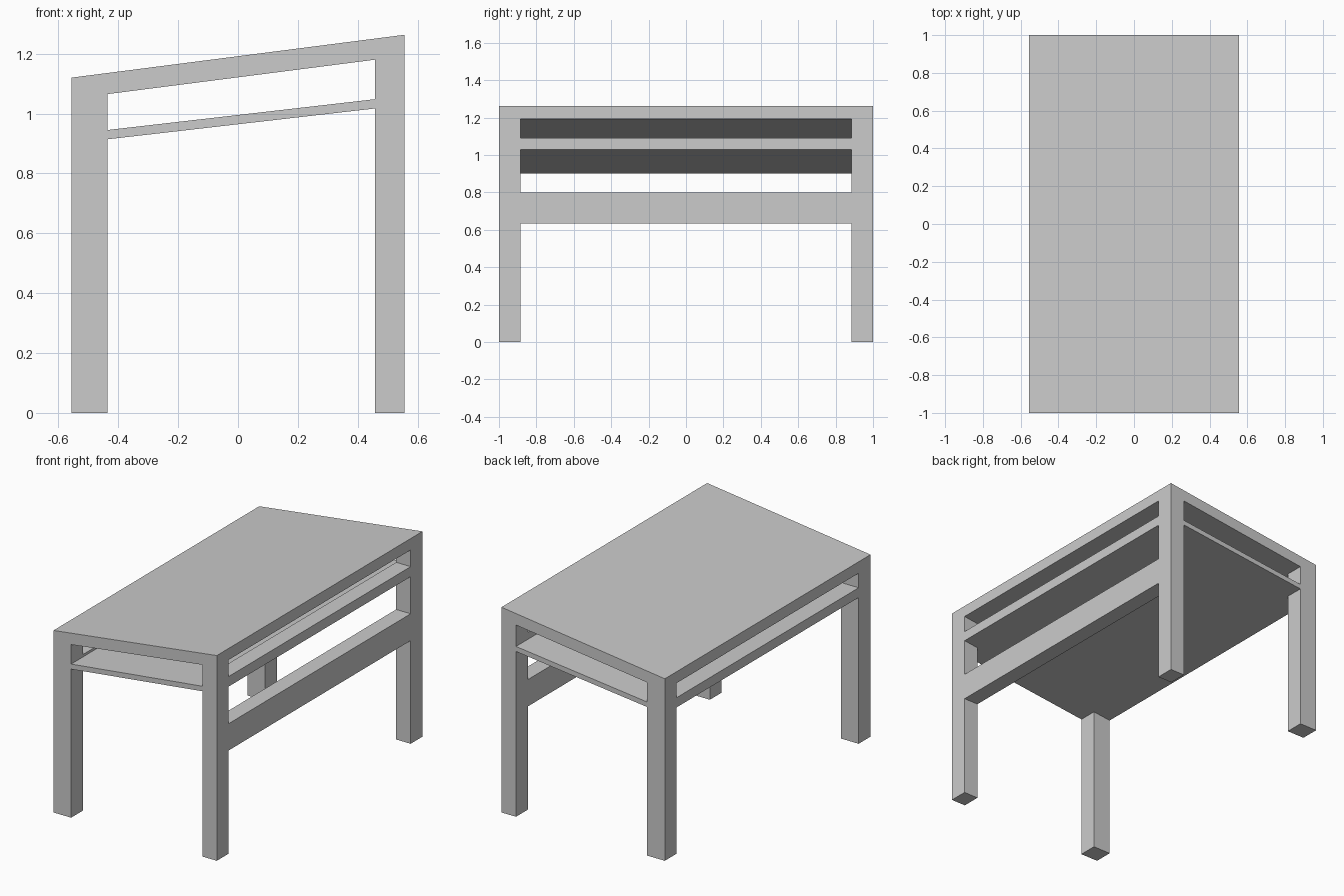
import bpy
import bmesh

if "Cube" in bpy.data.objects:
    bpy.data.objects.remove(bpy.data.objects["Cube"])

XL, XR = -0.556, 0.556      # outer faces
IL, IR = -0.436, 0.457      # inner faces of the legs
YO, YI = 1.0, 0.885         # outer and inner leg faces along y


def top_z(x):
    return 1.1915 + 0.1286 * x


def under_z(x):
    return top_z(x) - 0.0705


def shelf_z(x):
    return 0.9642 + 0.1152 * x


def prism(name, profile, y0, y1):
    """Extrude an x-z profile from y0 to y1."""
    bm = bmesh.new()
    face = bm.faces.new([bm.verts.new((x, y0, z)) for x, z in profile])
    ext = bmesh.ops.extrude_face_region(bm, geom=[face])
    moved = [v for v in ext["geom"] if isinstance(v, bmesh.types.BMVert)]
    bmesh.ops.translate(bm, verts=moved, vec=(0, y1 - y0, 0))
    bmesh.ops.recalc_face_normals(bm, faces=bm.faces)
    mesh = bpy.data.meshes.new(name)
    bm.to_mesh(mesh)
    bm.free()
    obj = bpy.data.objects.new(name, mesh)
    bpy.context.collection.objects.link(obj)
    return obj


# Sloping table top
prism("table_top", [(XL, under_z(XL)), (XR, under_z(XR)),
                    (XR, top_z(XR)), (XL, top_z(XL))], -YO, YO)

# Four legs, cut to the slope of the top
for side, a, b in (("left", XL, IL), ("right", IR, XR)):
    for end, y0, y1 in (("front", -YO, -YI), ("back", YI, YO)):
        prism(f"{end}_{side}_leg", [(a, 0), (b, 0), (b, under_z(b)),
                                    (a, under_z(a))], y0, y1)

# Thin sloping shelf under the top
prism("shelf", [(IL, shelf_z(IL)), (IR, shelf_z(IR)),
                (IR, shelf_z(IR) + 0.031), (IL, shelf_z(IL) + 0.031)], -YO, YO)

# Shelf rails between the legs
prism("left_shelf_rail", [(XL, shelf_z(XL)), (IL, shelf_z(IL)),
                          (IL, 0.96), (XL, 0.96)], -YI, YI)
prism("right_shelf_rail", [(IR, shelf_z(IR)), (XR, shelf_z(XR)),
                           (XR, 1.09), (IR, 1.09)], -YI, YI)

# Low stretcher on the right side only
prism("right_stretcher", [(IR, 0.635), (XR, 0.635), (XR, 0.80), (IR, 0.80)],
      -YI, YI)
